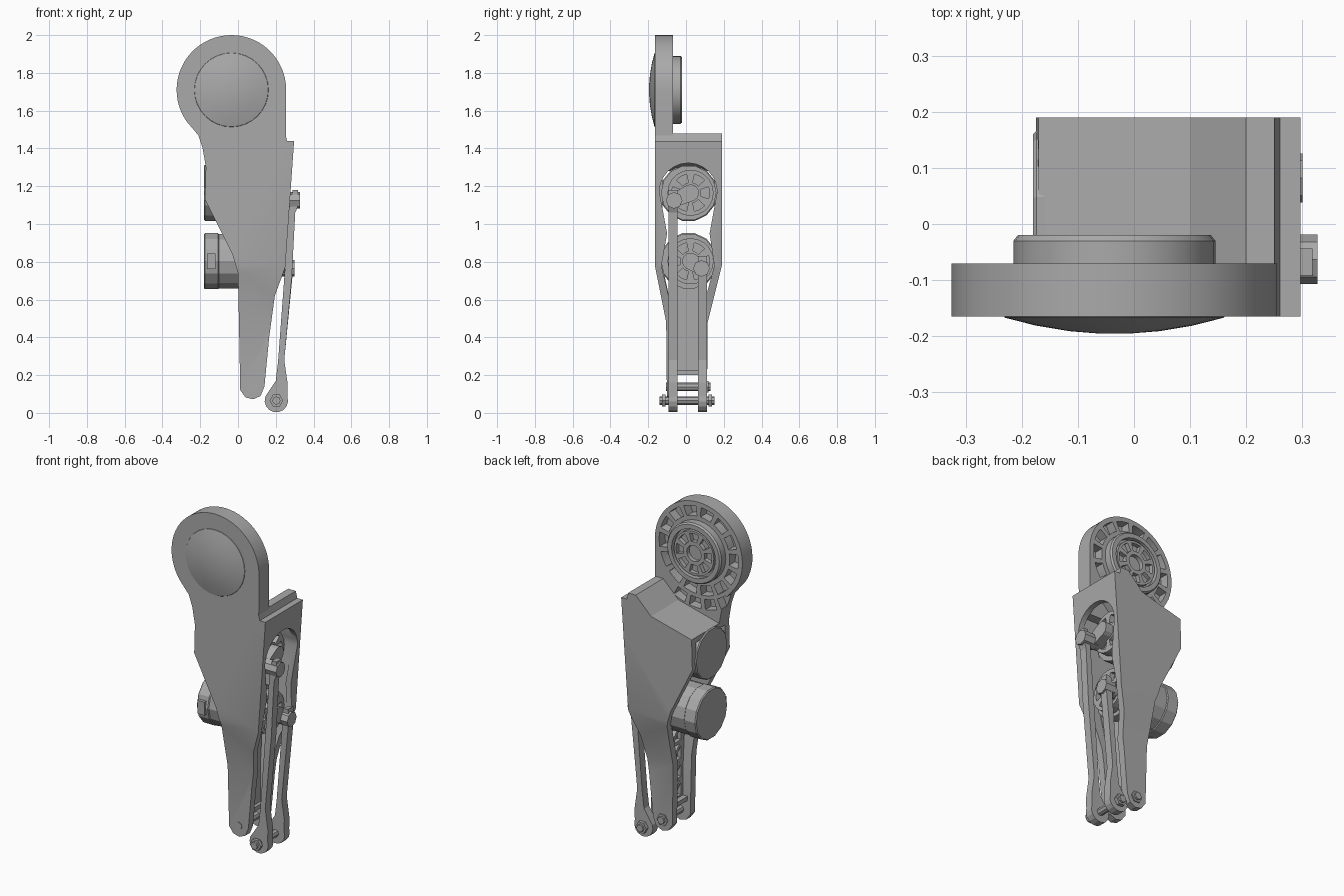
import bpy, bmesh
from math import cos, sin, pi, radians
from mathutils import Vector

if "Cube" in bpy.data.objects:
    bpy.data.objects.remove(bpy.data.objects["Cube"])

grey = bpy.data.materials.new("plain_grey")
grey.use_nodes = True
grey.diffuse_color = (0.4, 0.4, 0.4, 1)
grey.node_tree.nodes["Principled BSDF"].inputs["Base Color"].default_value = (0.4, 0.4, 0.4, 1)


def place(axis, p, d):
    """2D point plus depth: axis y takes (x, z), axis x takes (y, z)."""
    return Vector((p[0], d, p[1])) if axis == "y" else Vector((d, p[0], p[1]))


def add_prism(bm, pts, axis, a, b):
    lo = [bm.verts.new(place(axis, p, a)) for p in pts]
    hi = [bm.verts.new(place(axis, p, b)) for p in pts]
    bm.faces.new(lo)
    bm.faces.new(hi[::-1])
    for i in range(len(pts)):
        j = (i + 1) % len(pts)
        bm.faces.new((lo[j], lo[i], hi[i], hi[j]))


def finish(name, bm):
    bmesh.ops.recalc_face_normals(bm, faces=bm.faces[:])
    mesh = bpy.data.meshes.new(name)
    bm.to_mesh(mesh)
    bm.free()
    mesh.materials.append(grey)
    ob = bpy.data.objects.new(name, mesh)
    bpy.context.collection.objects.link(ob)
    return ob


def prism(name, axis, a, b, *outlines):
    bm = bmesh.new()
    for pts in outlines:
        add_prism(bm, pts, axis, a, b)
    return finish(name, bm)


def arc(c, r, start, end, n):
    return [(c[0] + r * cos(radians(start + (end - start) * i / n)),
             c[1] + r * sin(radians(start + (end - start) * i / n))) for i in range(n + 1)]


def circle(c, r, n=24):
    return arc(c, r, 0, 360, n)[:-1]


def wedge(c, r0, r1, mid, width):
    a, b = mid - width / 2, mid + width / 2
    return arc(c, r1, a, b, 3) + arc(c, r0, b, a, 3)


def rect(x0, x1, z0, z1):
    return [(x0, z0), (x1, z0), (x1, z1), (x0, z1)]


def boolean(ob, cutter, op="DIFFERENCE"):
    mod = ob.modifiers.new("cut", "BOOLEAN")
    mod.operation, mod.object, mod.solver = op, cutter, "EXACT"
    bpy.context.view_layer.objects.active = ob
    bpy.ops.object.modifier_apply(modifier=mod.name)
    bpy.data.objects.remove(cutter)


def smooth(ob, angle=25):
    bpy.ops.object.select_all(action="DESELECT")
    ob.select_set(True)
    bpy.context.view_layer.objects.active = ob
    bpy.ops.object.shade_smooth_by_angle(angle=radians(angle))


def lathe(name, axis, c, rings, n=32):
    """Stack of (radius, depth) rings with closed ends."""
    bm = bmesh.new()
    loops = [[bm.verts.new(place(axis, p, d)) for p in circle(c, r, n)] for r, d in rings]
    for lo, hi in zip(loops, loops[1:]):
        for i in range(n):
            j = (i + 1) % n
            bm.faces.new((lo[i], lo[j], hi[j], hi[i]))
    bm.faces.new(loops[0])
    bm.faces.new(loops[-1])
    return finish(name, bm)


# Leg housing: side outline, tapered in depth, then hollowed
left_edge = [(-0.175, 1.13), (-0.1, 0.98), (-0.03, 0.84), (0.0, 0.74)]
housing = prism("housing", "y", -0.165, 0.19,
                [(0.297, 1.44), (0.26, 1.44), (0.25, 1.48), (0.2, 1.48), (0.1, 1.38), (-0.17, 1.31)]
                + left_edge + [(0.012, 0.12), (0.04, 0.082), (0.08, 0.072), (0.12, 0.09), (0.14, 0.14),
                               (0.165, 0.4), (0.195, 0.62), (0.25, 0.77)])
boolean(housing, prism("taper", "x", -1, 1,
        [(-0.165, 2), (-0.165, 0.78), (-0.105, 0.48), (-0.09, -1),
         (0.1, -1), (0.115, 0.48), (0.19, 0.78), (0.19, 2)]), "INTERSECT")
cavity = prism("cavity", "y", -1, 1,
               [(0.262, 1.4), (0.2, 1.44), (0.11, 1.35), (-0.17, 1.28), (-0.6, 1.28), (-0.6, -0.5),
                (0.5, -0.5), (0.5, 0.42), (0.16, 0.6), (0.215, 0.77)])
boolean(cavity, prism("cavity_taper", "x", -2, 2,
        [(-0.125, 2), (-0.125, 0.78), (-0.06, 0.48), (-0.05, -1),
         (0.06, -1), (0.07, 0.48), (0.15, 0.78), (0.15, 2)]), "INTERSECT")
boolean(housing, cavity)
boolean(housing, prism("slot", "x", 0.14, 1,
        arc((0.012, 1.17), 0.153, 0, 180, 12)
        + [(-0.1, 0.95), (-0.13, 0.78), (-0.06, 0.48), (-0.05, 0.1),
           (0.06, 0.1), (0.07, 0.48), (0.15, 0.78), (0.125, 0.95)]))
smooth(housing)

# Hip plate with pockets in its back
hub = (-0.035, 1.71)
hip = prism("hip_plate", "y", -0.165, -0.07,
            [(0.25, 1.3), (0.255, 1.6)] + arc(hub, 0.29, 0, 215, 36)
            + [(-0.21, 1.47), (-0.187, 1.4), (-0.17, 1.3)])
pockets = [wedge(hub, 0.205, 0.262, i * 360 / 14, 19) for i in range(14)]
pockets += [wedge(hub, 0.285, 0.345, a, 13) for a in (238, 256, 274, 292)]
boolean(hip, prism("hip_pockets", "y", -0.125, 0, *pockets))
smooth(hip)

# Hip cap on the front, bearing ring and spoked hub on the back
cap = lathe("hip_cap", "y", hub, [(0.2, -0.16), (0.195, -0.167), (0.14, -0.181), (0.08, -0.191), (0.03, -0.195)])
smooth(cap, 40)
bearing = lathe("hip_bearing", "y", hub, [(0.18, -0.075), (0.18, -0.03), (0.172, -0.02)])
boolean(bearing, prism("bearing_groove", "y", -0.05, 0.1, circle(hub, 0.145, 32)))
smooth(bearing)
spokes = prism("hip_hub", "y", -0.09, -0.025, circle(hub, 0.132, 32))
holes = [wedge(hub, 0.07, 0.118, i * 45, 30) for i in range(8)] + [circle(hub, 0.048, 16)]
boolean(spokes, prism("hub_pockets", "y", -0.075, 0.1, *holes))
smooth(spokes)

# Motors, output discs, cranks and push rods
rod_outline = [(0.272, 1.08), (0.29, 1.18), (0.318, 1.18), (0.32, 1.1), (0.303, 1.06), (0.285, 0.72),
               (0.245, 0.28), (0.262, 0.16)] + arc((0.203, 0.065), 0.062, 20, -200, 9) + [(0.2, 0.17), (0.212, 0.27)]
for label, z, pin, rod_y in (("upper", 1.165, (-0.063, 1.125), -0.068), ("lower", 0.803, (0.082, 0.765), 0.088)):
    centre = (0.014, z)
    motor = lathe(label + "_motor", "x", centre,
                  [(0.146, -0.18), (0.152, -0.174), (0.152, -0.105), (0.147, -0.1), (0.147, 0.15)], 14)
    disc = prism(label + "_output_disc", "x", 0.14, 0.205, circle((0.024, z), 0.122, 20))
    cut = [wedge((0.024, z), 0.055, 0.1, 60 * i, 36) for i in range(6)]
    boolean(disc, prism("disc_pockets", "x", 0.175, 0.4, *cut))
    prism(label + "_motor_plug", "y", -0.148, -0.12, rect(-0.165, -0.12, z - 0.04, z + 0.04))
    # Crank arm from the disc centre to the rod pin
    d = Vector(pin) - Vector((0.024, z))
    ang = math_angle = d.angle_signed(Vector((1, 0))) * 180 / pi
    prism(label + "_crank", "x", 0.19, 0.255,
          arc(pin, 0.036, ang - 90, ang + 90, 6) + arc((0.024, z), 0.045, ang + 90, ang + 270, 6))
    reach = 0.327 if label == "upper" else 0.3
    prism(label + "_rod_pin", "x", 0.23, reach, circle(pin, 0.044, 8))
    # The lower rod is the same shape, cut short at its pin
    outline = rod_outline if label == "upper" else (
        [(0.248, 0.72), (0.25, 0.82), (0.288, 0.83), (0.29, 0.74)] + rod_outline[6:])
    prism(label + "_push_rod", "y", rod_y - 0.024, rod_y + 0.024, outline)

# Shin web with truss holes, shown between the two side plates
web = prism("shin_web", "x", 0.06, 0.1, [(-0.06, 0.2), (0.07, 0.2), (0.075, 0.5), (0.085, 0.69), (-0.075, 0.69), (-0.065, 0.5)])
truss = []
for i in range(4):
    z0, z1 = 0.235 + 0.11 * i, 0.325 + 0.11 * i
    truss += [[(-0.04, z0), (0.035, z0), (-0.04, z1 - 0.015)], [(0.05, z0 + 0.015), (0.05, z1), (-0.025, z1)]]
boolean(web, prism("truss_holes", "x", 0, 0.085, *truss))
prism("shin_crossbar", "y", -0.07, 0.08, rect(0.03, 0.12, 0.2, 0.225))

# Ankle pins with hex heads
for name, c, y0, y1 in (("ankle_pin", (0.077, 0.138), -0.105, 0.13), ("rod_end_pin", (0.203, 0.065), -0.14, 0.15)):
    prism(name, "y", y0, y1, circle(c, 0.022, 8))
    for i, y in enumerate((y0 + 0.012, y1 - 0.032)):
        prism(name + "_head_" + str(i + 1), "y", y, y + 0.02, circle(c, 0.036, 6))
